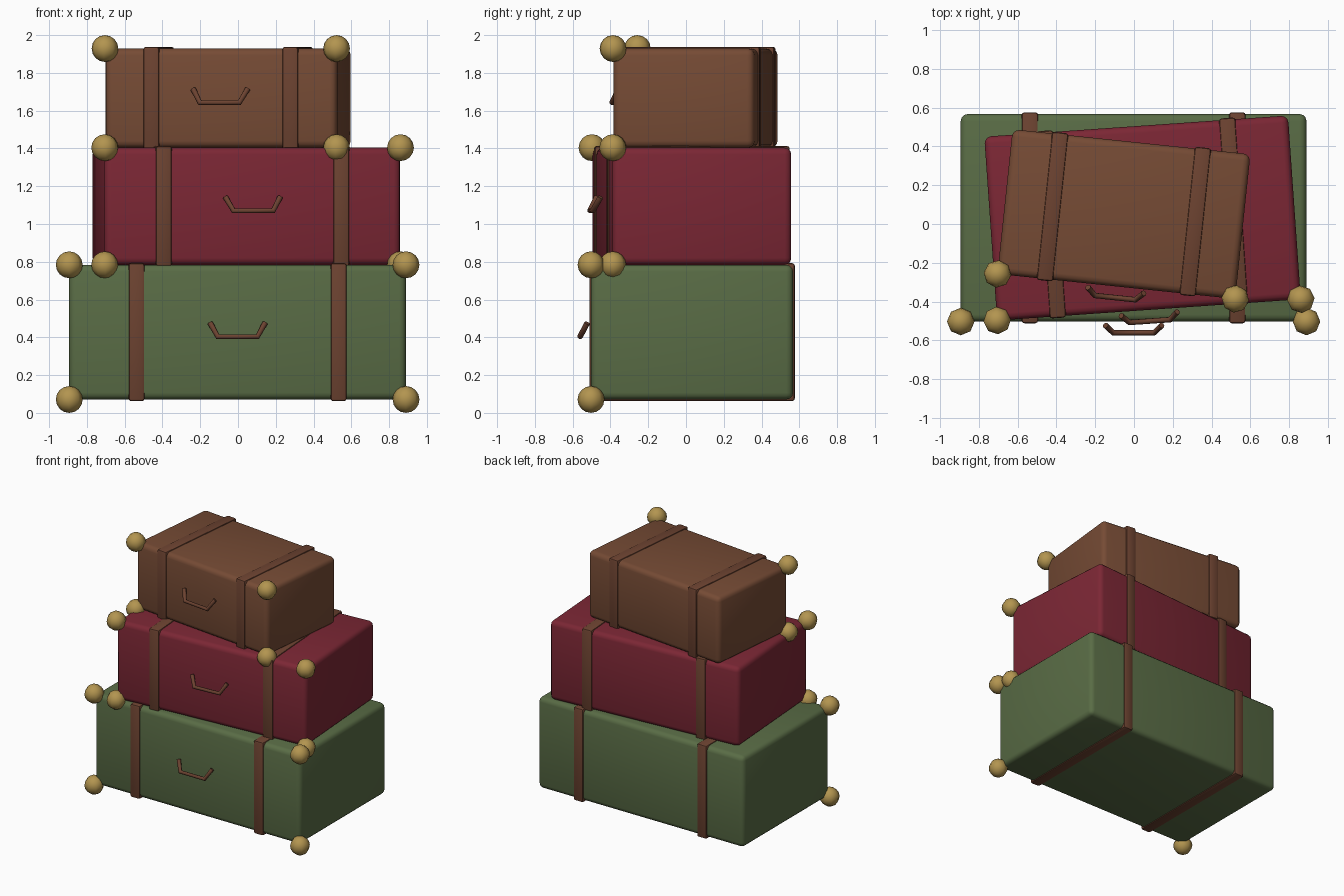
import bpy
import math
from mathutils import Matrix, Vector

cube = bpy.data.objects.get("Cube")
if cube:
    bpy.data.objects.remove(cube, do_unlink=True)


def material(name, rgb):
    mat = bpy.data.materials.new(name)
    mat.use_nodes = True
    mat.diffuse_color = (*rgb, 1)
    mat.node_tree.nodes["Principled BSDF"].inputs["Base Color"].default_value = (*rgb, 1)
    return mat


GREEN = material("olive green", (0.10, 0.15, 0.06))
RED = material("burgundy", (0.20, 0.02, 0.035))
BROWN = material("tan leather", (0.18, 0.07, 0.035))
STRAP = material("strap leather", (0.15, 0.055, 0.03))
BRASS = material("brass", (0.45, 0.30, 0.08))

CORNER_RADIUS = 0.071


def finish(obj, name, mat, frame, angle=None):
    obj.name = name
    obj.data.materials.append(mat)
    if angle:
        bpy.ops.object.shade_smooth_by_angle(angle=math.radians(angle))
    obj.matrix_world = frame @ obj.matrix_world


def rounded_box(name, size, x, bevel, segments, mat, frame):
    bpy.ops.mesh.primitive_cube_add(size=1, location=(x, 0, 0))
    obj = bpy.context.object
    obj.data.transform(Matrix.Diagonal((*size, 1)))
    mod = obj.modifiers.new("rounded edges", "BEVEL")
    mod.width, mod.segments = bevel, segments
    bpy.ops.object.modifier_apply(modifier=mod.name)
    bpy.context.view_layer.update()
    finish(obj, name, mat, frame, 40)


def handle(name, front, frame):
    curve = bpy.data.curves.new(name, "CURVE")
    curve.dimensions = "3D"
    curve.bevel_depth = 0.015
    curve.bevel_resolution = 2
    curve.use_fill_caps = True
    spline = curve.splines.new("POLY")
    path = [(-0.145, -0.02, 0.048), (-0.105, -0.058, -0.024),
            (0.105, -0.058, -0.024), (0.145, -0.02, 0.048)]
    spline.points.add(len(path) - 1)
    for point, (x, y, z) in zip(spline.points, path):
        point.co = (x, front + y, z, 1)
    obj = bpy.data.objects.new(name, curve)
    bpy.context.collection.objects.link(obj)
    finish(obj, name, STRAP, frame)


def suitcase(name, mat, size, centre, turn):
    w, d, h = size
    frame = Matrix.Translation(Vector(centre)) @ Matrix.Rotation(math.radians(turn), 4, "Z")
    rounded_box(name + "_body", size, 0, 0.036, 3, mat, frame)
    handle(name + "_handle", -d / 2, frame)
    for side, sx in (("right", -1), ("left", 1)):
        # strap wrapping the whole case
        rounded_box(f"{name}_strap_{side}", (0.085, d + 0.018, h + 0.018),
                    sx * 0.3 * w, 0.014, 2, STRAP, frame)
        # brass balls on the front corners
        for level, sz in (("lower", -1), ("upper", 1)):
            bpy.ops.mesh.primitive_uv_sphere_add(
                segments=8, ring_count=8, radius=CORNER_RADIUS,
                location=(sx * w / 2, -d / 2, sz * h / 2))
            bpy.context.view_layer.update()
            finish(bpy.context.object, f"{name}_corner_{level}_{side}", BRASS, frame, 60)


# stack of three cases, largest at the bottom
z = CORNER_RADIUS
for name, mat, size, xy, turn in (
        ("bottom_case", GREEN, (1.783, 1.07, 0.713), (-0.002, 0.032), 0),
        ("middle_case", RED, (1.57, 0.95, 0.62), (0.044, 0.031), 4),
        ("top_case", BROWN, (1.233, 0.75, 0.525), (-0.052, 0.051), -6)):
    suitcase(name, mat, size, (*xy, z + size[2] / 2), turn)
    z += size[2]
